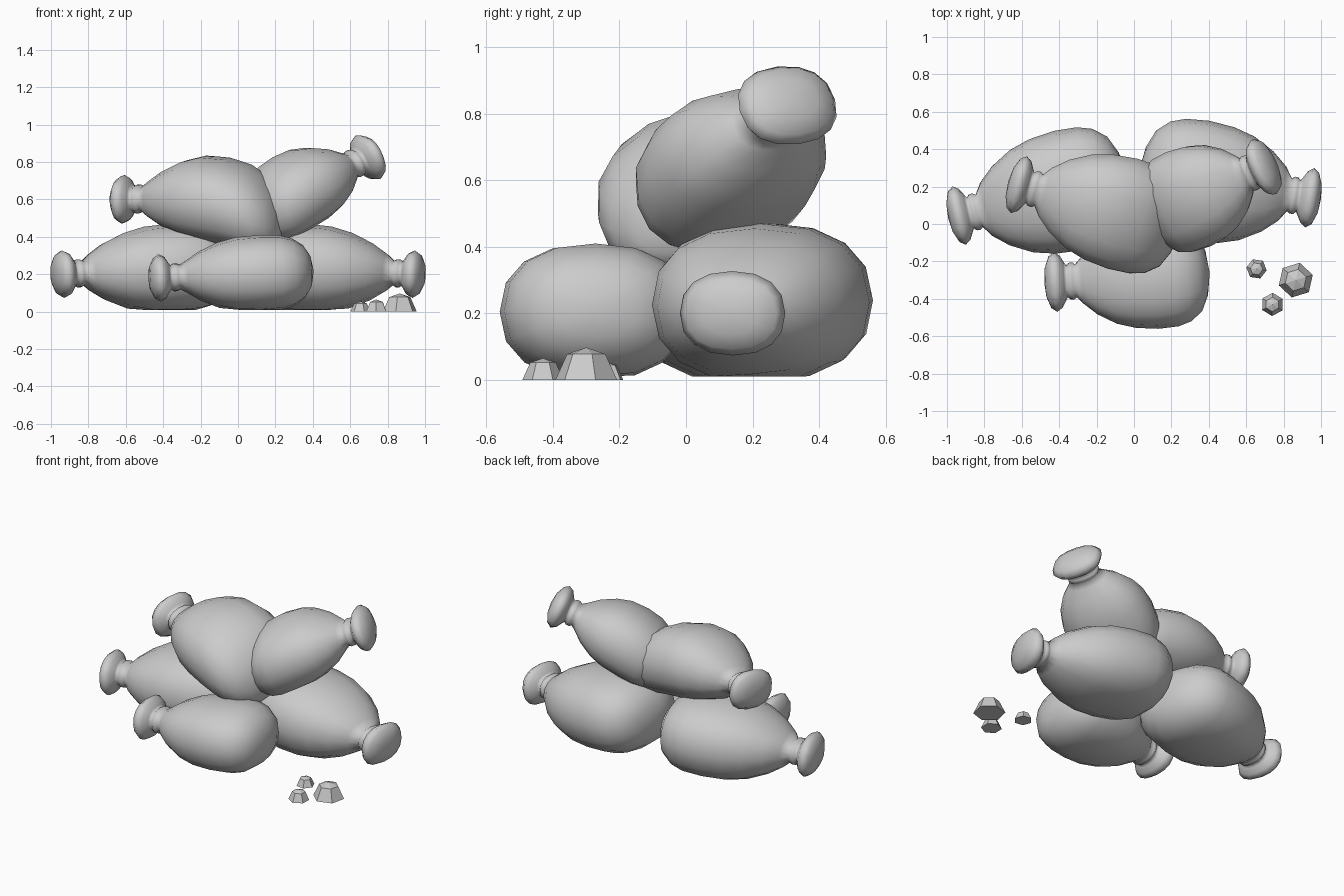
import bpy, bmesh, math
from mathutils import Vector, Matrix

cube = bpy.data.objects.get("Cube")
if cube:
    bpy.data.objects.remove(cube)

grey = bpy.data.materials.new("plain grey")
grey.use_nodes = True
grey.diffuse_color = (0.6, 0.6, 0.6, 1)
grey.node_tree.nodes["Principled BSDF"].inputs["Base Color"].default_value = (0.6, 0.6, 0.6, 1)

SIDES = 16
# Tied end: distance along the sack, half width, half height
TIE = [(.008, .08, .062), (.03, .138, .107), (.06, .16, .127), (.09, .14, .112), (.11, .105, .08),
       (.122, .085, .065), (.135, .098, .075), (.155, .1, .075), (.17, .088, .066)]
# Filled body, measured from the tie
BODY = [(.03, .125, .085), (.1, .185, .13), (.2, .24, .173), (.3, .268, .197), (.42, .28, .203),
        (.53, .273, .199), (.6, .25, .18), (.66, .2, .14), (.695, .12, .085)]
TIE_END, BODY_END = 0.175, 0.712


def finish(name, bm, smooth):
    bmesh.ops.recalc_face_normals(bm, faces=bm.faces)
    mesh = bpy.data.meshes.new(name)
    bm.to_mesh(mesh)
    bm.free()
    mesh.materials.append(grey)
    mesh.polygons.foreach_set("use_smooth", [smooth] * len(mesh.polygons))
    obj = bpy.data.objects.new(name, mesh)
    bpy.context.collection.objects.link(obj)


def loft(bm, rings, start, end):
    """Skin rings of points and close both ends, with a fan where a tip is given."""
    loops = [[bm.verts.new(p) for p in ring] for ring in rings]
    n = len(loops[0])
    for a, b in zip(loops, loops[1:]):
        for i in range(n):
            j = (i + 1) % n
            bm.faces.new((a[i], a[j], b[j], b[i]))
    for loop, tip in ((loops[0], start), (loops[-1], end)):
        if tip is None:
            bm.faces.new(loop)
            continue
        v = bm.verts.new(tip)
        for i in range(n):
            bm.faces.new((loop[i], loop[(i + 1) % n], v))


def rounded(value):
    return math.copysign(abs(value) ** 0.87, value)


def sack(name, tie_centre, direction, length, width, roll=0.0, droop=0.0):
    x = Vector(direction).normalized()
    y = Vector((0, 0, 1)).cross(x).normalized()
    y = Matrix.Rotation(roll, 3, x) @ y
    z = x.cross(y)
    origin = Vector(tie_centre) - x * 0.06

    def place(t, u, v):
        p = origin + x * t + y * u + z * v
        p.z -= droop * max(0, t - 0.42) ** 2  # far end sags
        p.z = max(p.z, 0.01)  # settles flat on the ground
        return p

    sections = TIE + [(TIE_END + t * length, w * width, h * width) for t, w, h in BODY]
    angles = [math.tau * i / SIDES for i in range(SIDES)]
    rings = [[place(t, w * rounded(math.cos(a)), h * rounded(math.sin(a))) for a in angles]
             for t, w, h in sections]
    bm = bmesh.new()
    loft(bm, rings, place(0, 0, 0), place(TIE_END + BODY_END * length, 0, 0))
    finish(name, bm, True)


def stone(name, x, y, radius, height, turn):
    rings = [[(x + radius * scale * math.cos(turn + i * math.tau / 6),
               y + radius * scale * math.sin(turn + i * math.tau / 6),
               height * level) for i in range(6)]
             for scale, level in ((1, 0), (.62, .8))]
    bm = bmesh.new()
    loft(bm, rings, None, (x, y, height))
    finish(name, bm, False)


# Bottom layer
sack("left_sack", (-.935, .045, .2), (1, .23, .055), 1.14, 1.17)
sack("right_sack", (.94, .14, .2), (-1, .15, .055), 1.14, 1.17)
sack("front_sack", (-.42, -.31, .18), (1, .06, .045), 1.0, 1.01)
# Top layer
sack("upper_left_sack", (-.615, .21, .6), (1, -.28, .03), 1.1, 1.11, .2, .55)
sack("upper_right_sack", (.695, .305, .825), (-.82, -.35, -.37), .85, 1.0, -.12, .5)

# Loose stones
stone("large_stone", .865, -.3, .095, .097, .3)
stone("small_stone_front", .74, -.43, .062, .065, .5)
stone("small_stone_back", .655, -.24, .055, .055, .9)
